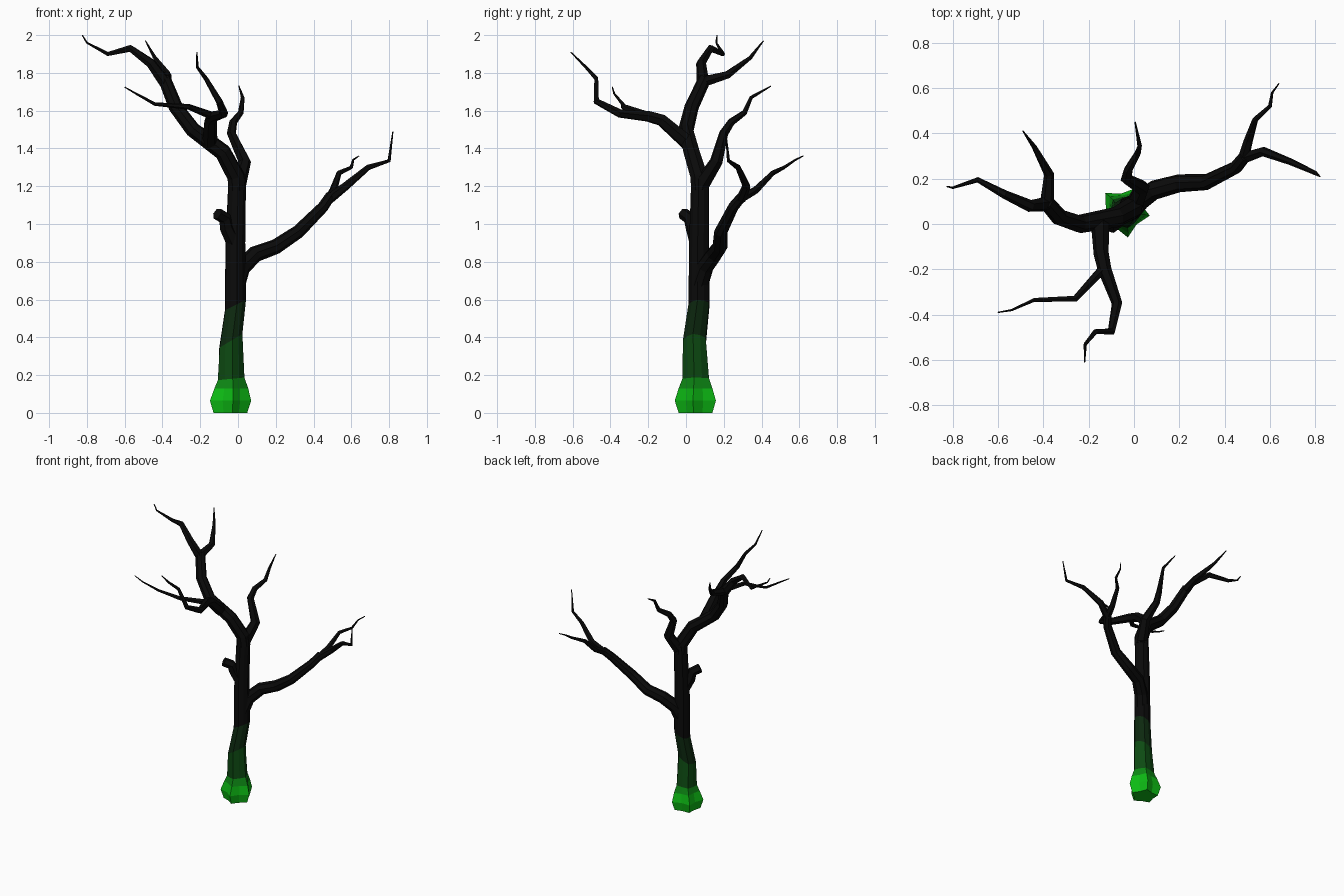
import bpy
import bmesh
from math import cos, sin, tau, radians
from mathutils import Vector

default_cube = bpy.data.objects.get("Cube")
if default_cube:
    bpy.data.objects.remove(default_cube, do_unlink=True)


def make_material(name, colour):
    material = bpy.data.materials.new(name)
    material.use_nodes = True
    material.diffuse_color = (*colour, 1)
    shader = material.node_tree.nodes["Principled BSDF"]
    shader.inputs["Base Color"].default_value = (*colour, 1)
    shader.inputs["Roughness"].default_value = 0.9
    return material


black_bark = make_material("black bark", (0.003, 0.003, 0.003))
deep_green = make_material("deep green", (0.004, 0.022, 0.005))
dark_green = make_material("dark green", (0.004, 0.07, 0.006))
mid_green = make_material("mid green", (0.004, 0.25, 0.007))
bright_green = make_material("bright green", (0.004, 0.5, 0.007))


def finish(name, bm, materials):
    bmesh.ops.recalc_face_normals(bm, faces=bm.faces[:])
    mesh = bpy.data.meshes.new(name)
    bm.to_mesh(mesh)
    bm.free()
    for material in materials:
        mesh.materials.append(material)
    obj = bpy.data.objects.new(name, mesh)
    bpy.context.scene.collection.objects.link(obj)
    return obj


def skin(bm, rings):
    """Bridge neighbouring rings with flat quads and cap both ends."""
    sides = len(rings[0])
    bands = []
    for low, high in zip(rings, rings[1:]):
        bands.append([bm.faces.new((low[i], low[(i + 1) % sides],
                                    high[(i + 1) % sides], high[i]))
                      for i in range(sides)])
    bm.faces.new(rings[0][::-1])
    bm.faces.new(rings[-1])
    return bands


def branch(name, points, start, end, sides=6):
    """Tapered faceted tube along a crooked path."""
    path = [Vector(p) for p in points]
    lengths = [0.0]
    for a, b in zip(path, path[1:]):
        lengths.append(lengths[-1] + (b - a).length)
    bm = bmesh.new()
    rings = []
    side = Vector((1, 0.3, 0))
    for i, point in enumerate(path):
        before = path[max(i - 1, 0)]
        after = path[min(i + 1, len(path) - 1)]
        back, ahead = (point - before).normalized(), (after - point).normalized()
        tangent = (back + ahead).normalized()
        side = (side - tangent * side.dot(tangent)).normalized()
        up = tangent.cross(side)
        radius = start + (end - start) * lengths[i] / lengths[-1]
        rings.append([bm.verts.new(point + radius * (side * cos(tau * k / sides)
                                                     + up * sin(tau * k / sides)))
                      for k in range(sides)])
    skin(bm, rings)
    return finish(name, bm, [black_bark])


# Trunk: five root lobes at the foot, fading into a round stem
# Each ring: centre x, centre y, height, lobe radius, groove radius, tilt
trunk_rings = [
    (-0.045, 0.055, 0, 0.095, 0.07, 0),
    (-0.045, 0.055, 0.065, 0.116, 0.08, 0),
    (-0.04, 0.055, 0.13, 0.095, 0.072, 0),
    (-0.04, 0.055, 0.18, 0.075, 0.065, 0.1),
    (-0.04, 0.047, 0.38, 0.064, 0.06, 0.6),
    (-0.015, 0.07, 0.57, 0.058, 0.055, 0.5),
    (-0.015, 0.07, 0.9, 0.054, 0.052, 0),
    (-0.005, 0.075, 1.24, 0.048, 0.046, 0),
]
bm = bmesh.new()
rings = []
for x, y, z, lobe, groove, tilt in trunk_rings:
    ring = []
    for k in range(10):
        angle = radians(63) + tau * k / 10
        radius = groove if k % 2 else lobe
        dx, dy = radius * cos(angle), radius * sin(angle)
        ring.append(bm.verts.new((x + dx, y + dy, z + tilt * dx)))
    rings.append(ring)
# Glow fades from the foot upward, one colour per band
band_colours = [4, 4, 3, 2, 1, 0, 0]
for band, colour in zip(skin(bm, rings), band_colours):
    for face in band:
        face.material_index = colour
for face in bm.faces:
    if face.calc_center_median().z < 0.01:
        face.material_index = 4
finish("trunk", bm, [black_bark, deep_green, dark_green, mid_green, bright_green])

# Blunt broken stub on the front of the trunk
branch("broken_stub", [(-0.02, 0.06, 0.9), (-0.06, 0.035, 0.98),
                       (-0.07, 0.02, 1.03), (-0.11, -0.015, 1.055)], 0.042, 0.032)

# Upper limb, leaning right and forking into two long twigs
branch("upper_limb", [(-0.005, 0.075, 1.18), (-0.01, 0.07, 1.25), (-0.08, 0.03, 1.38),
                      (-0.24, 0, 1.5), (-0.33, 0.03, 1.62),
                      (-0.39, 0.1, 1.77)], 0.05, 0.034, 8)
branch("upper_outer_twig", [(-0.38, 0.09, 1.74), (-0.46, 0.08, 1.85), (-0.57, 0.13, 1.93),
                            (-0.69, 0.195, 1.9), (-0.8, 0.16, 1.96),
                            (-0.825, 0.165, 2)], 0.034, 0.003)
branch("upper_back_twig", [(-0.385, 0.08, 1.75), (-0.375, 0.22, 1.79),
                           (-0.44, 0.34, 1.88), (-0.49, 0.41, 1.97)], 0.032, 0.003)

# Limb reaching forward, with a side twig
branch("forward_limb", [(-0.15, 0.02, 1.42), (-0.145, -0.13, 1.55), (-0.13, -0.2, 1.57),
                        (-0.075, -0.35, 1.585), (-0.1, -0.475, 1.65),
                        (-0.17, -0.475, 1.77), (-0.215, -0.53, 1.83),
                        (-0.218, -0.61, 1.91)], 0.042, 0.003)
branch("forward_side_twig", [(-0.13, -0.19, 1.57), (-0.26, -0.33, 1.62),
                             (-0.44, -0.335, 1.635), (-0.54, -0.38, 1.69),
                             (-0.6, -0.39, 1.725)], 0.022, 0.003)

# Limb rising at the back
branch("back_limb", [(-0.005, 0.07, 1.19), (0.035, 0.16, 1.33), (-0.035, 0.2, 1.48),
                     (-0.025, 0.24, 1.54), (0.015, 0.31, 1.59),
                     (0.025, 0.345, 1.67), (0.005, 0.45, 1.73)], 0.045, 0.003)

# Low limb sweeping out to the left, forking near its end
branch("low_limb", [(-0.01, 0.07, 0.68), (0.02, 0.1, 0.77), (0.09, 0.15, 0.84),
                    (0.2, 0.18, 0.88), (0.32, 0.185, 0.96), (0.45, 0.25, 1.09),
                    (0.49, 0.3, 1.15)], 0.05, 0.027, 8)
branch("low_outer_twig", [(0.48, 0.29, 1.13), (0.57, 0.32, 1.2), (0.69, 0.275, 1.3),
                          (0.8, 0.225, 1.335), (0.82, 0.21, 1.49)], 0.027, 0.003)
branch("low_back_twig", [(0.48, 0.28, 1.13), (0.505, 0.37, 1.18), (0.535, 0.46, 1.27),
                         (0.6, 0.52, 1.3), (0.61, 0.58, 1.34),
                         (0.64, 0.62, 1.36)], 0.026, 0.003)
